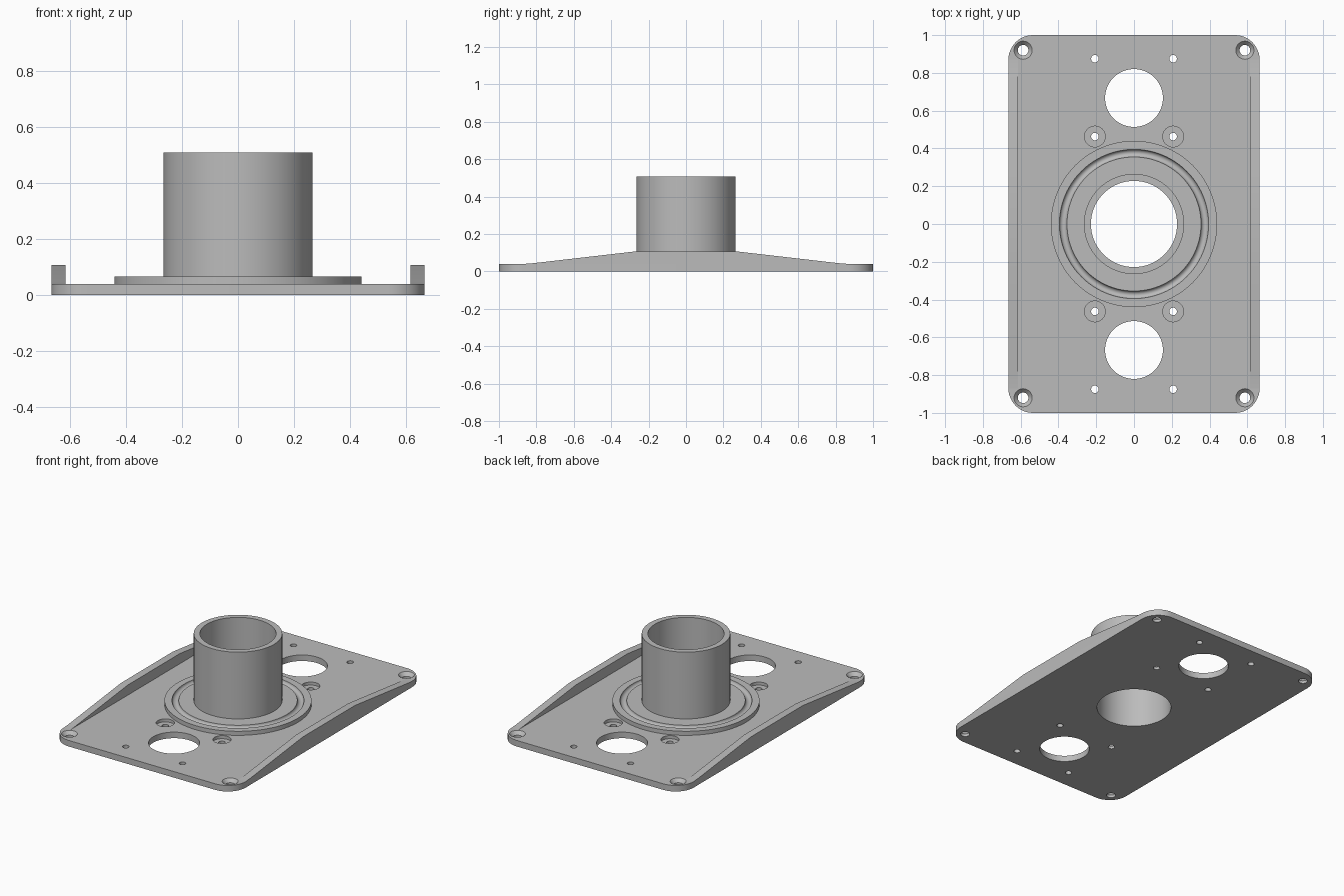
import bpy, bmesh, math
from mathutils import Vector

cube = bpy.data.objects.get("Cube")
if cube:
    bpy.data.objects.remove(cube, do_unlink=True)

HALF_X, HALF_Y, THICK, CORNER = 0.665, 1.0, 0.04, 0.13
BORE = 0.228

grey = bpy.data.materials.new("plain grey")
grey.use_nodes = True
grey.diffuse_color = (0.5, 0.5, 0.5, 1)
grey.node_tree.nodes["Principled BSDF"].inputs["Base Color"].default_value = (0.5, 0.5, 0.5, 1)


def make_object(name, bm):
    bmesh.ops.recalc_face_normals(bm, faces=bm.faces[:])
    mesh = bpy.data.meshes.new(name)
    bm.to_mesh(mesh)
    bm.free()
    obj = bpy.data.objects.new(name, mesh)
    bpy.context.collection.objects.link(obj)
    mesh.materials.append(grey)
    return obj


def activate(obj):
    bpy.ops.object.select_all(action='DESELECT')
    obj.select_set(True)
    bpy.context.view_layer.objects.active = obj


def smooth(obj):
    activate(obj)
    bpy.ops.object.shade_smooth_by_angle(angle=math.radians(30))


def lathe(bm, profile, x=0, y=0, steps=48, closed=False):
    """Turn an (r, z) profile about a vertical axis at x, y."""
    verts = [bm.verts.new((x + r, y, z)) for r, z in profile]
    pairs = list(zip(verts, verts[1:]))
    if closed:
        pairs.append((verts[-1], verts[0]))
    edges = [bm.edges.new(p) for p in pairs]
    bmesh.ops.spin(bm, geom=verts + edges, cent=(x, y, 0), axis=(0, 0, 1),
                   angle=math.tau, steps=steps)
    bmesh.ops.remove_doubles(bm, verts=bm.verts[:], dist=1e-5)


def prism(bm, points, direction):
    """Extrude a flat outline along a vector."""
    face = bm.faces.new([bm.verts.new(p) for p in points])
    ext = bmesh.ops.extrude_face_region(bm, geom=[face])
    moved = [g for g in ext["geom"] if isinstance(g, bmesh.types.BMVert)]
    bmesh.ops.translate(bm, verts=moved, vec=Vector(direction))


# Base plate with rounded corners
outline = []
for i, (sx, sy) in enumerate([(1, 1), (-1, 1), (-1, -1), (1, -1)]):
    for k in range(13):
        a = math.radians(90 * i + 7.5 * k)
        outline.append((sx * (HALF_X - CORNER) + CORNER * math.cos(a),
                        sy * (HALF_Y - CORNER) + CORNER * math.sin(a), 0))
bm = bmesh.new()
prism(bm, outline, (0, 0, THICK))
plate = make_object("base_plate", bm)


# Holes: bore, two vents, and screw holes of three kinds
def hole(bm, r, x, y, steps=32, top_r=None, seat_z=THICK, seat_r=None):
    top_r = top_r or r
    profile = [(0, -0.1), (r, -0.1), (r, seat_z)]
    if top_r > r:
        profile += [(seat_r or top_r, seat_z if not seat_r else THICK), (top_r, 0.1)]
    else:
        profile += [(r, 0.1)]
    lathe(bm, profile + [(0, 0.1)], x, y, steps)


bm = bmesh.new()
hole(bm, BORE, 0, 0, 96)
for sy in (-1, 1):
    hole(bm, 0.153, 0, sy * 0.667, 64)
    for sx in (-1, 1):
        hole(bm, 0.02, sx * 0.207, sy * 0.875)
        hole(bm, 0.02, sx * 0.207, sy * 0.463, top_r=0.055, seat_z=0.02)
        hole(bm, 0.028, sx * 0.587, sy * 0.92, top_r=0.048, seat_z=0.018, seat_r=0.048)
cutter = make_object("hole_cutter", bm)
cutter.hide_render = True
mod = plate.modifiers.new("holes", 'BOOLEAN')
mod.operation = 'DIFFERENCE'
mod.solver = 'EXACT'
mod.object = cutter
activate(plate)
bpy.ops.object.modifier_apply(modifier=mod.name)
bpy.data.objects.remove(cutter, do_unlink=True)
smooth(plate)

# Collar flange with round-bottomed seal groove, and the upright tube
FLANGE_Z, GROOVE_R, GROOVE_W = 0.067, 0.375, 0.02
groove = [(GROOVE_R + GROOVE_W * math.cos(a), FLANGE_Z - GROOVE_W * math.sin(a))
          for a in (math.pi * k / 10 for k in range(11))]
bm = bmesh.new()
lathe(bm, [(BORE, THICK), (0.44, THICK), (0.44, FLANGE_Z)] + groove +
      [(0.265, FLANGE_Z), (0.265, 0.508), (BORE, 0.508)], steps=96, closed=True)
smooth(make_object("collar_tube", bm))

# Side ribs, tallest in the middle and blending into the plate at both ends
slope = [(0.87, 0.04), (0.83, 0.0425), (0.79, 0.047), (0.27, 0.107)]
side = slope + [(-y, z) for y, z in reversed(slope)]
for name, x in (("left_rib", 0.615), ("right_rib", -HALF_X)):
    bm = bmesh.new()
    prism(bm, [(x, y, z) for y, z in side], (0.05, 0, 0))
    smooth(make_object(name, bm))
